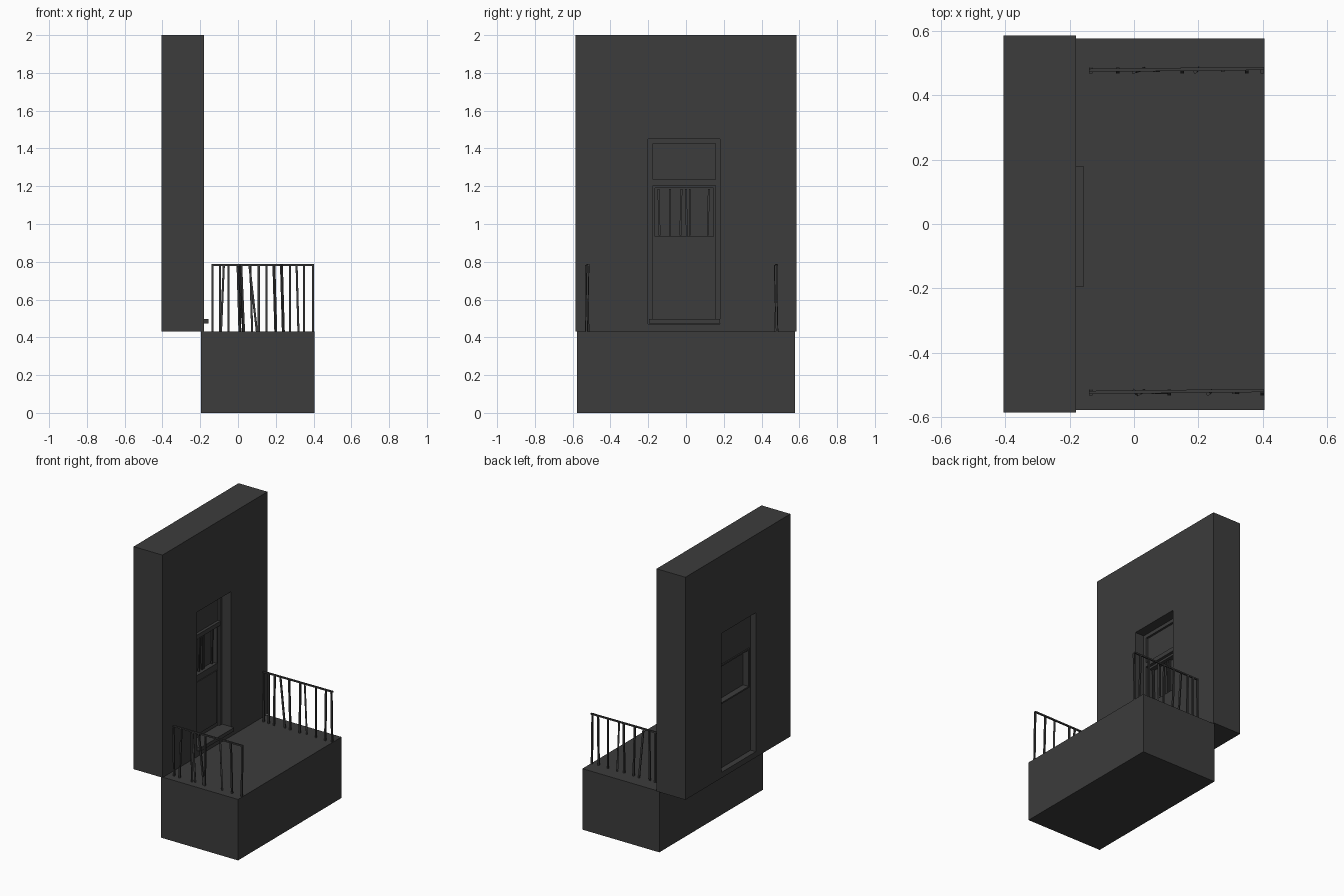
import bpy
from mathutils import Vector

if "Cube" in bpy.data.objects:
    bpy.data.objects.remove(bpy.data.objects["Cube"], do_unlink=True)

charcoal = bpy.data.materials.new("charcoal")
charcoal.use_nodes = True
COLOUR = (0.045, 0.045, 0.045, 1)
charcoal.diffuse_color = COLOUR
charcoal.node_tree.nodes["Principled BSDF"].inputs["Base Color"].default_value = COLOUR


def box(name, x, y, z):
    """Box spanning the given (low, high) range on each axis."""
    spans = (x, y, z)
    bpy.ops.mesh.primitive_cube_add(size=1, location=[sum(s) / 2 for s in spans])
    obj = bpy.context.object
    obj.name = name
    obj.scale = [s[1] - s[0] for s in spans]
    bpy.ops.object.transform_apply(location=False, rotation=False, scale=True)
    obj.data.materials.append(charcoal)
    return obj


def bar(name, start, end, width):
    """Square bar between two points."""
    a, b = Vector(start), Vector(end)
    bpy.ops.mesh.primitive_cube_add(size=1, location=(a + b) / 2)
    obj = bpy.context.object
    obj.name = name
    obj.scale = (width, width, (b - a).length)
    obj.rotation_euler = (b - a).to_track_quat('Z', 'Y').to_euler()
    obj.data.materials.append(charcoal)
    return obj


def frame(name, x, y, z, t):
    """Rectangular frame of four boards with width t, facing along x."""
    box(name + "_right", x, (y[0], y[0] + t), z)
    box(name + "_left", x, (y[1] - t, y[1]), z)
    inner = (y[0] + t, y[1] - t)
    box(name + "_bottom", x, inner, (z[0], z[0] + t))
    box(name + "_top", x, inner, (z[1] - t, z[1]))


# Porch block and the wall, built around the doorway
WALL, GROUND, TOP = (-0.405, -0.18), 0.43, 2.0
DOOR_Y, DOOR_Z = (-0.2, 0.18), (0.47, 1.45)
box("porch", (-0.195, 0.405), (-0.578, 0.576), (0, GROUND))
wall = box("wall", WALL, (-0.585, 0.585), (GROUND, TOP))
cutter = box("doorway_cutter", (-0.5, -0.1), DOOR_Y, DOOR_Z)
cutter.hide_render = True
cutter.hide_viewport = True
cut = wall.modifiers.new("doorway", 'BOOLEAN')
cut.operation = 'DIFFERENCE'
cut.solver = 'EXACT'
cut.object = cutter

# Door leaf with frame, transom and lower panel
BACK, FACE = -0.365, -0.265
box("door_lower", (BACK, FACE), DOOR_Y, (DOOR_Z[0], 0.935))
box("door_upper", (BACK, FACE), DOOR_Y, (1.19, DOOR_Z[1]))
box("door_stile_right", (BACK, FACE), (DOOR_Y[0], -0.165), (0.935, 1.19))
box("door_stile_left", (BACK, FACE), (0.145, DOOR_Y[1]), (0.935, 1.19))
box("window_pane", (-0.33, -0.3), (-0.165, 0.145), (0.935, 1.19))
frame("door_frame", (FACE, -0.25), DOOR_Y, DOOR_Z, 0.025)
box("transom", (FACE, -0.245), (-0.175, 0.155), (1.205, 1.235))
box("door_panel", (FACE, -0.26), (-0.15, 0.14), (0.52, 0.89))
frame("back_window_frame", (BACK - 0.008, BACK), (-0.175, 0.155), (0.925, 1.2), 0.01)

# Upright bars in the window
for i, y in enumerate((-0.14, -0.085, -0.03, 0.005, 0.02, 0.115)):
    bar("window_bar", (-0.285, y, 0.94), (-0.285, y + 0.006 * (i % 3 - 1), 1.185), 0.01)

# Threshold projecting from the doorway
box("threshold", (-0.25, -0.157), (DOOR_Y[0] + 0.005, DOOR_Y[1]), (0.472, 0.497))

# Side railings: a top rail and uneven posts given as (foot x, head x)
RAIL_Z = 0.783
RAILINGS = {
    "right_railing": (-0.523, ((-0.135, -0.135), (-0.09, -0.075), (0.01, 0), (0.03, 0.015),
                               (0.1, 0.06), (0.11, 0.11), (0.24, 0.23), (0.32, 0.31), (0.398, 0.398))),
    "left_railing": (0.477, ((-0.135, -0.135), (-0.095, -0.095), (-0.05, -0.05), (0.03, 0.0),
                             (0.075, 0.065), (0.15, 0.15), (0.2, 0.19), (0.275, 0.275),
                             (0.35, 0.35), (0.398, 0.398))),
}
for name, (y, posts) in RAILINGS.items():
    bar(name + "_rail", (-0.14, y, RAIL_Z), (0.403, y + 0.006, RAIL_Z), 0.01)
    for i, (foot, head) in enumerate(posts):
        lean = 0.004 * (i % 3 - 1)
        bar(name + "_post", (foot, y - lean, GROUND), (head, y + lean, RAIL_Z), 0.011)
